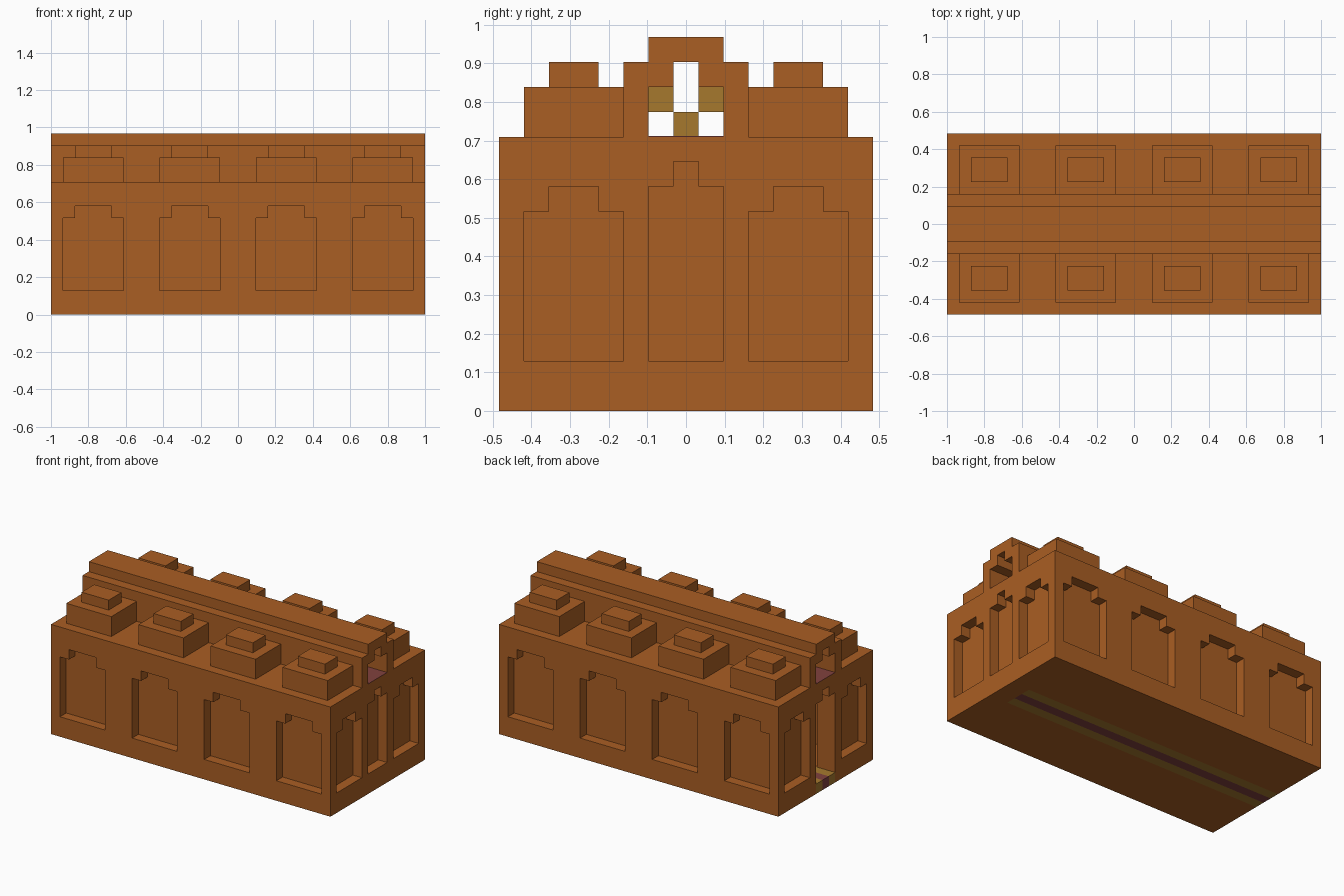
import bpy
import bmesh

if "Cube" in bpy.data.objects:
    bpy.data.objects.remove(bpy.data.objects["Cube"], do_unlink=True)

U = 2 / 31  # one block of the building grid


def material(name, rgb):
    m = bpy.data.materials.new(name)
    m.use_nodes = True
    m.diffuse_color = (*rgb, 1)
    m.node_tree.nodes["Principled BSDF"].inputs["Base Color"].default_value = (*rgb, 1)
    return m


brown = material("warm_brown", (0.40, 0.112, 0.017))
tan = material("ochre_tan", (0.38, 0.19, 0.027))
plum = material("dull_plum", (0.22, 0.053, 0.048))


def prism(name, pts, axis, a, b, mat=brown):
    """Extrude a side (x) or front (y) profile from a to b, in grid blocks."""
    bm = bmesh.new()
    place = (lambda p: (a, p[0], p[1])) if axis == "x" else (lambda p: (p[0], a, p[1]))
    face = bm.faces.new([bm.verts.new(place(p)) for p in pts])
    ext = bmesh.ops.extrude_face_region(bm, geom=[face])
    moved = [v for v in ext["geom"] if isinstance(v, bmesh.types.BMVert)]
    shift = (b - a, 0, 0) if axis == "x" else (0, b - a, 0)
    bmesh.ops.translate(bm, verts=moved, vec=shift)
    bmesh.ops.recalc_face_normals(bm, faces=bm.faces)
    bmesh.ops.scale(bm, verts=bm.verts, vec=(U, U, U))
    me = bpy.data.meshes.new(name)
    bm.to_mesh(me)
    bm.free()
    me.materials.append(mat)
    ob = bpy.data.objects.new(name, me)
    bpy.context.collection.objects.link(ob)
    return ob


def box(name, x0, x1, y0, y1, z0, z1, mat=brown):
    return prism(name, [(y0, z0), (y1, z0), (y1, z1), (y0, z1)], "x", x0, x1, mat)


def arch(c, half, z0, z1):
    """Stepped arch: a rectangle with a narrower block on top."""
    n = half - 1
    return [(c - half, z0), (c + half, z0), (c + half, z1), (c + n, z1),
            (c + n, z1 + 1), (c - n, z1 + 1), (c - n, z1), (c - half, z1)]


def cut(target, cutter):
    mod = target.modifiers.new("cut", "BOOLEAN")
    mod.operation = "DIFFERENCE"
    mod.solver = "EXACT"
    mod.object = cutter
    bpy.context.view_layer.objects.active = target
    bpy.ops.object.modifier_apply(modifier=mod.name)
    bpy.data.objects.remove(cutter, do_unlink=True)


BAYS = (-12, -4, 4, 12)
DEPTH = 0.99

# Hollow main hall
hall = box("hall", -15.5, 15.5, -7.5, 7.5, 0, 11)
cut(hall, box("room_cutter", -13.5, 13.5, -5.5, 5.5, 1, 10))

# Stepped niches on the long sides and the ends
for s in (-1, 1):
    for c in BAYS:
        cut(hall, prism("niche_cutter", arch(c, 2.5, 2, 8), "y", s * (7.5 - DEPTH), s * 8))
    for c in (-4.5, 4.5):
        cut(hall, prism("niche_cutter", arch(c, 2, 2, 8), "x", s * (15.5 - DEPTH), s * 16))
cut(hall, prism("blind_door_cutter", arch(0, 1.5, 2, 9), "x", 15.5 - DEPTH, 16))

# Open doorway and the channel for the floor strips
cut(hall, prism("doorway_cutter", arch(0, 1.5, 0.5, 9), "x", -16, -13))
cut(hall, box("channel_cutter", -16, 13.5, -1.5, 1.5, -1, 1.5))

# Floor strips
for name, y, mat in (("right_floor_strip", -1, tan), ("middle_floor_strip", 0, plum),
                     ("left_floor_strip", 1, tan)):
    box(name, -15.5, 13.5, y - 0.5, y + 0.5, 0, 1, mat)

# Roof ridge with a stepped tunnel along it
half = [(2.5, 11), (2.5, 14), (1.5, 14), (1.5, 15)]
inner = [(0.5, 14), (0.5, 13), (1.5, 13), (1.5, 11)]
right = [(-y, z) for y, z in half]
left_inner = [(-y, z) for y, z in inner]
prism("roof_ridge", right + half[::-1] + inner[::-1] + left_inner, "x", -15.5, 15.5)
box("tunnel_floor", -15.5, 15.5, -1.5, 1.5, 11, 11.03, plum)

# Bars inside the tunnel
box("low_tunnel_bar", -12.5, 12.5, -0.5, 0.5, 11, 12, tan)
for s, side in ((-1, "right"), (1, "left")):
    box(side + "_tunnel_bar", -12.5, 12.5, s - 0.5, s + 0.5, 12, 13, tan)

# Stepped roof blocks beside the ridge
for s, side in ((-1, "front"), (1, "back")):
    for i, c in enumerate(BAYS):
        y = sorted((s * 2.5, s * 6.5))
        box(f"{side}_roof_block_{i}", c - 2.5, c + 2.5, y[0], y[1], 11, 13)
        box(f"{side}_roof_cap_{i}", c - 1.5, c + 1.5, y[0] + 1, y[1] - 1, 13, 14)
